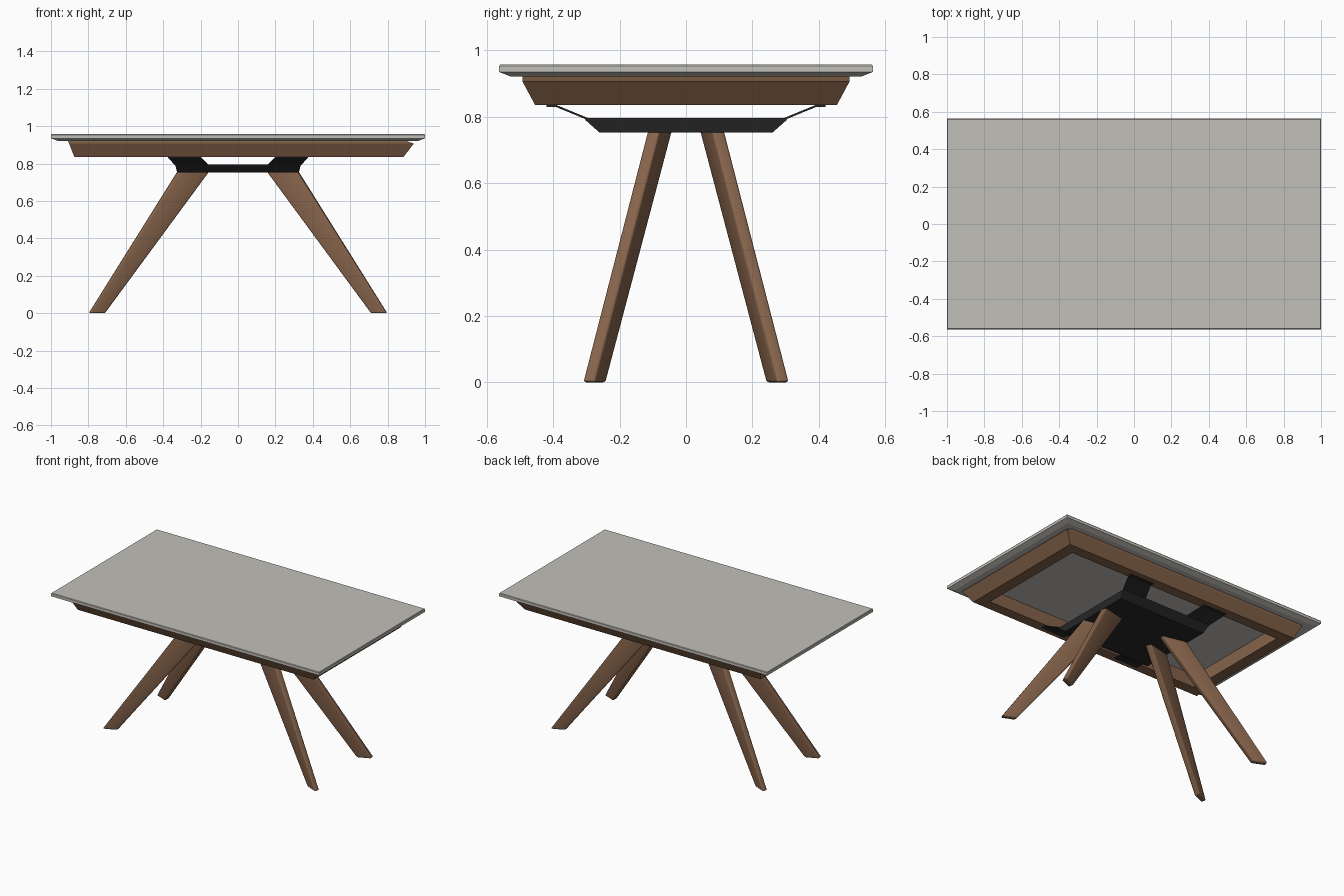
import bpy, bmesh

cube = bpy.data.objects.get("Cube")
if cube:
    bpy.data.objects.remove(cube)


def material(name, rgb):
    m = bpy.data.materials.new(name)
    m.use_nodes = True
    m.diffuse_color = (*rgb, 1)
    m.node_tree.nodes["Principled BSDF"].inputs["Base Color"].default_value = (*rgb, 1)
    return m


stone = material("pale grey stone", (0.54, 0.53, 0.49))
wood = material("walnut wood", (0.235, 0.125, 0.07))
steel = material("black steel", (0.022, 0.022, 0.022))


def finish(name, bm, mat):
    bmesh.ops.recalc_face_normals(bm, faces=bm.faces)
    mesh = bpy.data.meshes.new(name)
    bm.to_mesh(mesh)
    bm.free()
    obj = bpy.data.objects.new(name, mesh)
    bpy.context.collection.objects.link(obj)
    mesh.materials.append(mat)
    return obj


def loft(rings, closed=False):
    """Join rings of points; cap the ends, or join last to first."""
    bm = bmesh.new()
    loops = [[bm.verts.new(p) for p in ring] for ring in rings]
    n = len(loops[0])
    pairs = list(zip(loops, loops[1:]))
    if closed:
        pairs.append((loops[-1], loops[0]))
    else:
        bm.faces.new(loops[0])
        bm.faces.new(loops[-1])
    for a, b in pairs:
        for i in range(n):
            j = (i + 1) % n
            bm.faces.new((a[i], a[j], b[j], b[i]))
    return bm


def rect(x0, x1, y, z):
    return [(x0, -y, z), (x1, -y, z), (x1, y, z), (x0, y, z)]


def mirror_xy(obj):
    mod = obj.modifiers.new("Mirror", "MIRROR")
    mod.use_axis = (True, True, False)


# Table top with a chamfered underside
finish("table_top", loft([
    rect(-0.965, 0.965, 0.53, 0.922),
    rect(-1, 1, 0.563, 0.935),
    rect(-1, 1, 0.563, 0.953),
    rect(-0.997, 0.997, 0.56, 0.957)]), stone)

# Hollow wooden apron with sloping sides
finish("apron", loft([
    rect(-0.91, 0.895, 0.493, 0.923),
    rect(-0.903, 0.94, 0.493, 0.907),
    rect(-0.875, 0.885, 0.455, 0.836),
    rect(-0.80, 0.81, 0.385, 0.836),
    rect(-0.80, 0.81, 0.385, 0.923)], closed=True), wood)

# Steel plate that carries the legs
finish("centre_plate", loft([
    rect(-0.325, 0.325, 0.26, 0.752),
    rect(-0.335, 0.335, 0.303, 0.79),
    rect(-0.335, 0.335, 0.305, 0.796)]), steel)

# Bent steel arms from the plate up to the apron
bm = bmesh.new()
path = [(0.295, 0.793, 0), (0.39, 0.832, 0.038), (0.42, 0.833, 0.038)]
rows = [[bm.verts.new((x + shift, y, z)) for x in (0.16, 0.335)] for y, z, shift in path]
for a, b in zip(rows, rows[1:]):
    bm.faces.new((a[0], a[1], b[1], b[0]))
arms = finish("support_arms", bm, steel)
thick = arms.modifiers.new("Thickness", "SOLIDIFY")
thick.thickness = 0.006
thick.offset = 0
mirror_xy(arms)


# Splayed, tapering legs, turned slightly outward
def leg_section(x0, x1, y0, y1, z):
    slip, mid = 0.08 * (x1 - x0), (y0 + y1) / 2
    return [(x0 + slip, y0, z), (x1, mid, z), (x1 - slip, y1, z), (x0, mid, z)]


bm = loft([leg_section(0.71, 0.80, 0.24, 0.312, 0),
           leg_section(0.155, 0.33, 0.042, 0.117, 0.753)])
edges = [e for e in bm.edges if min(v.co.z for v in e.verts) < 0.1]
bmesh.ops.bevel(bm, geom=edges, offset=0.008, segments=3, profile=0.5, affect="EDGES")
legs = finish("legs", bm, wood)
mirror_xy(legs)
bpy.ops.object.select_all(action="DESELECT")
legs.select_set(True)
bpy.context.view_layer.objects.active = legs
bpy.ops.object.shade_smooth_by_angle(angle=0.6)
